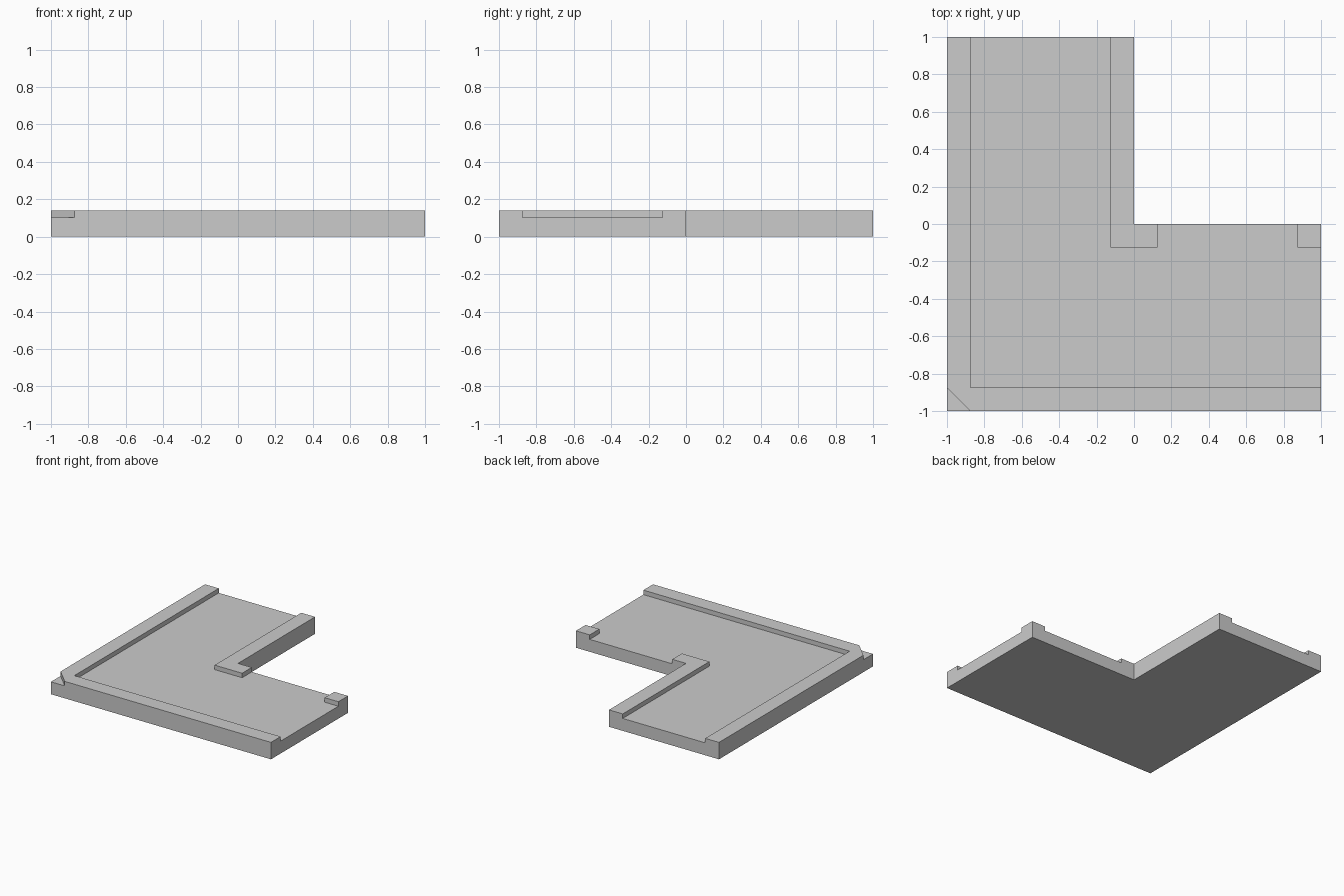
import bpy
import bmesh

if "Cube" in bpy.data.objects:
    bpy.data.objects.remove(bpy.data.objects["Cube"])

FLOOR, TOP = 0.102, 0.139   # recessed floor and rim heights
W = 0.125                   # rim width
OUT = 1.1                   # cutter overshoot past the outer edges


def prism(name, outline, z0, z1):
    """Extrude a counter-clockwise outline from z0 to z1."""
    bm = bmesh.new()
    face = bm.faces.new([bm.verts.new((x, y, z0)) for x, y in outline])
    ext = bmesh.ops.extrude_face_region(bm, geom=[face])
    verts = [g for g in ext["geom"] if isinstance(g, bmesh.types.BMVert)]
    bmesh.ops.translate(bm, verts=verts, vec=(0, 0, z1 - z0))
    bmesh.ops.recalc_face_normals(bm, faces=bm.faces[:])
    mesh = bpy.data.meshes.new(name)
    bm.to_mesh(mesh)
    bm.free()
    obj = bpy.data.objects.new(name, mesh)
    bpy.context.collection.objects.link(obj)
    return obj


def carve(target, outline):
    """Cut a recess down to floor level."""
    cutter = prism("cutter", outline, FLOOR, TOP + 0.1)
    cutter.hide_render = True
    mod = target.modifiers.new("carve", 'BOOLEAN')
    mod.operation = 'DIFFERENCE'
    mod.solver = 'EXACT'
    mod.object = cutter
    bpy.context.view_layer.objects.active = target
    bpy.ops.object.modifier_apply(modifier=mod.name)
    bpy.data.objects.remove(cutter)


# L-shaped corner slab at full rim height
slab = prism("corner_floor_slab",
             [(-1, -1), (1, -1), (1, 0), (0, 0), (0, 1), (-1, 1)], 0, TOP)

# Walkway recess, open at both ends and along the inner doorway gap
carve(slab, [(W - 1, W - 1), (OUT, W - 1), (OUT, -W), (1 - W, -W),
             (1 - W, 0.1), (W, 0.1), (W, -W), (-W, -W),
             (-W, OUT), (W - 1, OUT)])

# Diagonal notch at the outer corner of the rim
carve(slab, [(-1.1, -1.1), (W - 0.9, -1.1), (-1.1, W - 0.9)])
